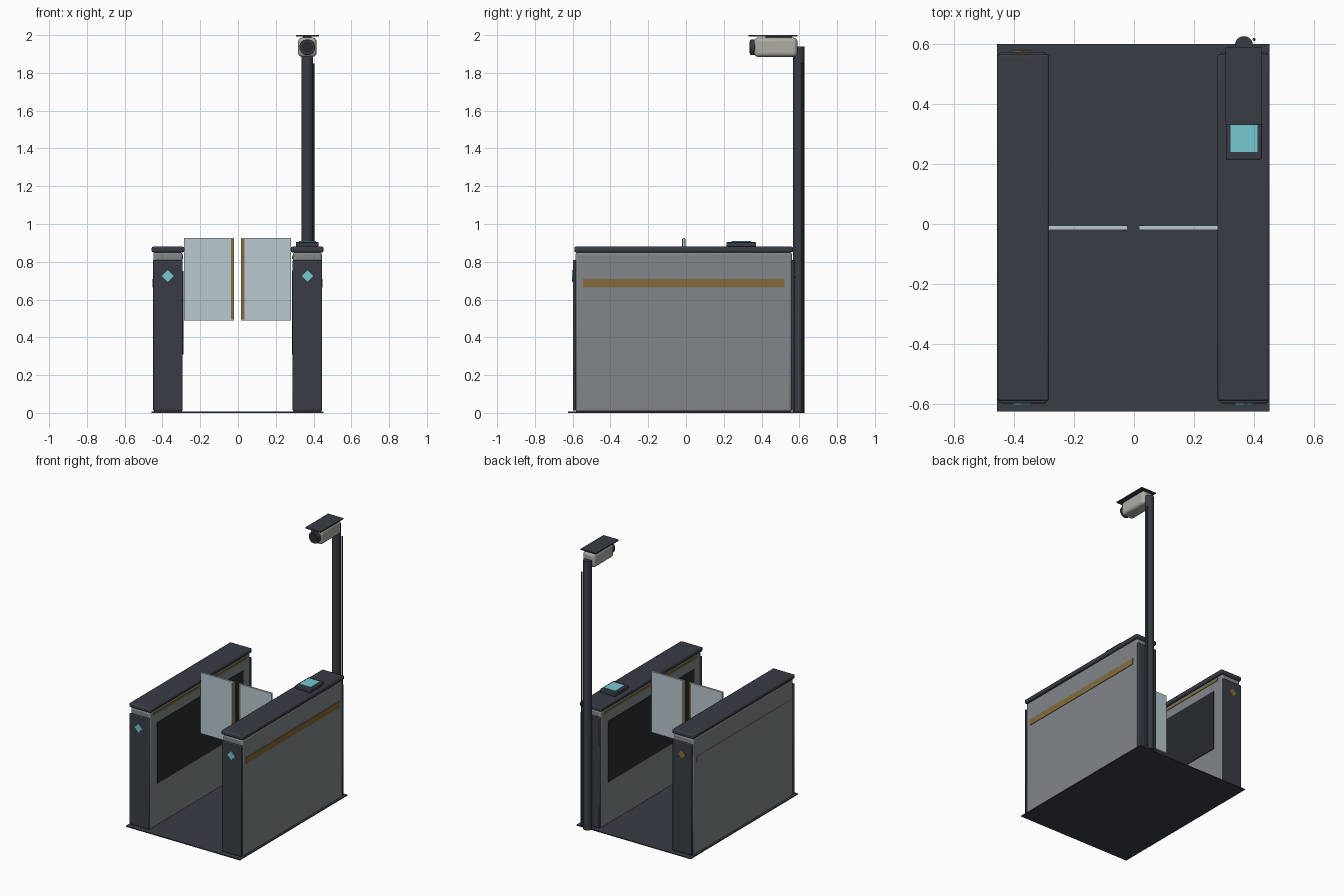
import bpy, math
from mathutils import Vector

old = bpy.data.objects.get("Cube")
if old:
    bpy.data.objects.remove(old, do_unlink=True)


def make_mat(name, rgb):
    m = bpy.data.materials.new(name)
    m.use_nodes = True
    m.diffuse_color = (*rgb, 1)
    m.node_tree.nodes["Principled BSDF"].inputs["Base Color"].default_value = (*rgb, 1)
    return m


DARK = make_mat("charcoal metal", (0.04, 0.048, 0.06))
SILVER = make_mat("brushed steel", (0.22, 0.24, 0.25))
BLACK = make_mat("smoked panel", (0.02, 0.024, 0.028))
GOLD = make_mat("bronze trim", (0.22, 0.15, 0.045))
GLASS = make_mat("pale glass", (0.48, 0.58, 0.63))
TEAL = make_mat("teal light", (0.18, 0.58, 0.64))
WHITE = make_mat("warm grey shell", (0.42, 0.41, 0.37))

CX, CY = -0.002, -0.0125   # middle of the gate lane
POST_X = 0.367


def finish(ob, name, mat, bevel=0, segments=2):
    ob.name = name
    ob.data.materials.append(mat)
    if bevel:
        mod = ob.modifiers.new("edge", "BEVEL")
        mod.width, mod.segments = bevel, segments
    bpy.ops.object.shade_smooth_by_angle(angle=math.radians(35))
    return ob


def box(name, lo, hi, mat, bevel=0, segments=2):
    """Box between two corners, in any order."""
    a, b = Vector(lo), Vector(hi)
    bpy.ops.mesh.primitive_cube_add(size=1, location=(a + b) / 2)
    ob = bpy.context.object
    ob.scale = [abs(v) for v in b - a]
    bpy.ops.object.transform_apply(location=False, rotation=False, scale=True)
    return finish(ob, name, mat, bevel, segments)


def rod(name, start, end, radius, mat, sides=24, bevel=0):
    a, b = Vector(start), Vector(end)
    bpy.ops.mesh.primitive_cylinder_add(vertices=sides, radius=radius,
                                        depth=(b - a).length, location=(a + b) / 2)
    ob = bpy.context.object
    ob.rotation_euler = (b - a).to_track_quat("Z", "Y").to_euler()
    return finish(ob, name, mat, bevel)


def diamond(name, x, y, z, mat):
    ob = box(name, (x - 0.022, y - 0.003, z - 0.022), (x + 0.022, y + 0.003, z + 0.022), mat)
    ob.rotation_euler.y = math.radians(45)


# Floor plate
box("floor_plate", (CX - 0.455, CY - 0.613, 0), (CX + 0.455, CY + 0.613, 0.007), DARK)

# Two cabinets and their gate leaves, mirrored about the lane
for side, label in ((-1, "right"), (1, "left")):
    def part(name, x, y, z, mat, bevel=0):
        """Box from ranges; x is measured outwards from the lane, y from its middle."""
        return box(f"{label}_{name}", (CX + side * x[0], CY + y[0], z[0]),
                   (CX + side * x[1], CY + y[1], z[1]), mat, bevel)

    part("cabinet_body", (0.292, 0.446), (-0.573, 0.573), (0.005, 0.85), SILVER, 0.012)
    part("cabinet_cap", (0.281, 0.455), (-0.579, 0.579), (0.85, 0.88), DARK, 0.008)
    part("inner_panel", (0.287, 0.295), (-0.49, 0.49), (0.31, 0.75), BLACK)
    part("inner_trim", (0.288, 0.295), (-0.53, 0.53), (0.815, 0.832), GOLD)
    if side > 0:
        part("outer_stripe", (0.444, 0.45), (-0.533, 0.533), (0.665, 0.71), GOLD)
    else:
        part("outer_stripe", (0.444, 0.45), (-0.533, 0.533), (0.665, 0.71), SILVER)
    x = CX + side * 0.37
    for end, face, mat in ((-1, "front", TEAL), (1, "rear", GOLD)):
        part(f"{face}_end_panel", (0.291, 0.447), (end * 0.57, end * 0.586),
             (0.012, 0.81), DARK, 0.005)
        diamond(f"{label}_{face}_marker", x, CY + end * 0.588, 0.725, mat)

    # Gate leaf with a bronze strip near its free edge
    part("gate_glass", (0.019, 0.283), (-0.007, 0.007), (0.488, 0.927), GLASS)
    part("gate_edge_strip", (0.021, 0.036), (-0.009, 0.009), (0.495, 0.92), GOLD)

# Pass reader on the left cabinet
box("reader_base", (0.307, 0.215, 0.878), (0.427, 0.37, 0.906), DARK, 0.005)
box("reader_screen", (0.322, 0.24, 0.904), (0.412, 0.345, 0.909), TEAL)

# Camera post with a cable conduit
rod("camera_post", (POST_X, 0.597, 0), (POST_X, 0.597, 1.94), 0.03, DARK)
rod("cable_conduit", (0.401, 0.616, 0.01), (0.401, 0.616, 1.85), 0.005, DARK, 10)

# Camera
box("camera_shell", (0.318, 0.36, 1.885), (0.416, 0.59, 1.987), WHITE, 0.022, 4)
rod("camera_lens_ring", (POST_X, 0.365, 1.936), (POST_X, 0.34, 1.936), 0.042, DARK, 24, 0.004)
rod("camera_lens", (POST_X, 0.345, 1.936), (POST_X, 0.337, 1.936), 0.03, BLACK)
box("camera_visor_mount", (0.345, 0.42, 1.98), (0.389, 0.56, 1.994), DARK)
box("camera_visor", (0.306, 0.33, 1.992), (0.428, 0.59, 2.0), DARK)
